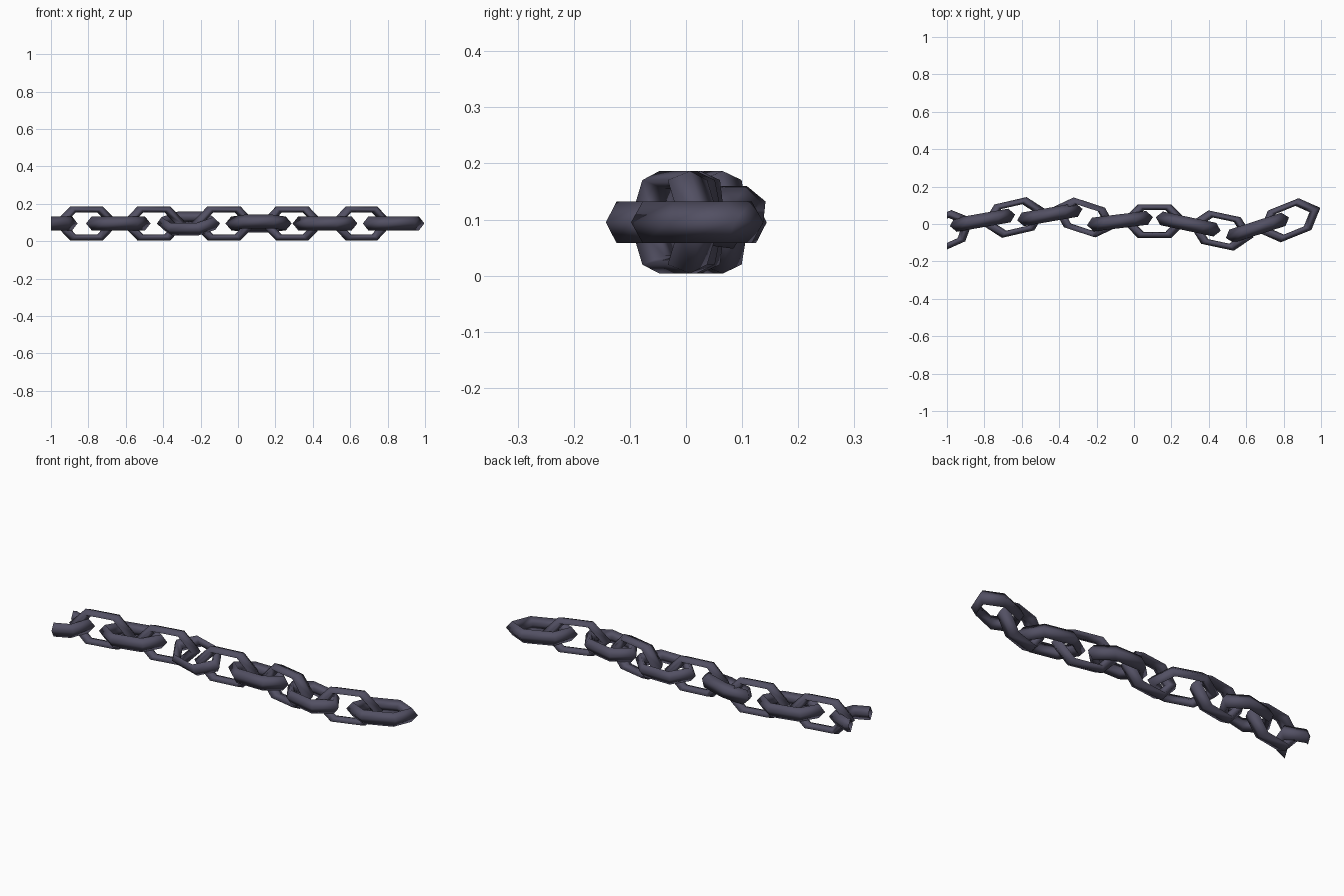
import bpy, bmesh, math
from mathutils import Matrix, Vector

if "Cube" in bpy.data.objects:
    bpy.data.objects.remove(bpy.data.objects["Cube"])

steel = bpy.data.materials.new("dark_steel")
steel.diffuse_color = (0.085, 0.08, 0.125, 1)
steel.use_nodes = True
steel.node_tree.nodes["Principled BSDF"].inputs["Base Color"].default_value = steel.diffuse_color


# six-sided elongated ring with a slim, tall four-sided tube section
def link(name, x, y, yaw, roll, cut=False, R=0.087, r=0.0185, n=6, m=4):
    bm = bmesh.new()
    rows = []
    for i in range(n):
        a = math.tau * i / n
        row = []
        for j in range(m):
            b = math.tau * j / m
            d = R + r * math.cos(b)
            row.append(bm.verts.new((1.68 * d * math.cos(a), d * math.sin(a), 0.037 * math.sin(b))))
        rows.append(row)
    for i in range(n):
        for j in range(m):
            p, q, k = rows[i], rows[(i + 1) % n], (j + 1) % m
            bm.faces.new((p[j], q[j], q[k], p[k]))
    M = (Matrix.Translation((x, y, 0.095)) @ Matrix.Rotation(math.radians(yaw), 4, 'Z')
         @ Matrix.Rotation(math.radians(roll), 4, 'X'))
    bm.transform(M)
    if cut:
        geom = bm.verts[:] + bm.edges[:] + bm.faces[:]
        bmesh.ops.bisect_plane(bm, geom=geom, plane_co=Vector((-1, 0, 0)),
                               plane_no=Vector((-1, 0, 0)), clear_outer=True)
    bmesh.ops.recalc_face_normals(bm, faces=bm.faces[:])
    me = bpy.data.meshes.new(name)
    bm.to_mesh(me)
    bm.free()
    me.materials.append(steel)
    for f in me.polygons:
        f.use_smooth = True
    ob = bpy.data.objects.new(name, me)
    bpy.context.collection.objects.link(ob)


# x, y, yaw, roll of each link along the chain
chain = [(-0.81, 0.02, 10, 90), (-0.64, 0.035, 13, 0), (-0.45, 0.05, 10, 90),
         (-0.265, 0.035, -18, 24), (-0.075, 0.015, 7, 90), (0.11, 0.015, 0, -8),
         (0.29, 0.0, -12, 90), (0.465, -0.035, -12, 0), (0.66, -0.02, 18, 90),
         (0.832, 0.02, 22, 0)]
link("broken_end_link", -1.02, -0.045, 24, 0, cut=True)
for k, c in enumerate(chain):
    link(f"chain_link_{k + 1}", *c)
